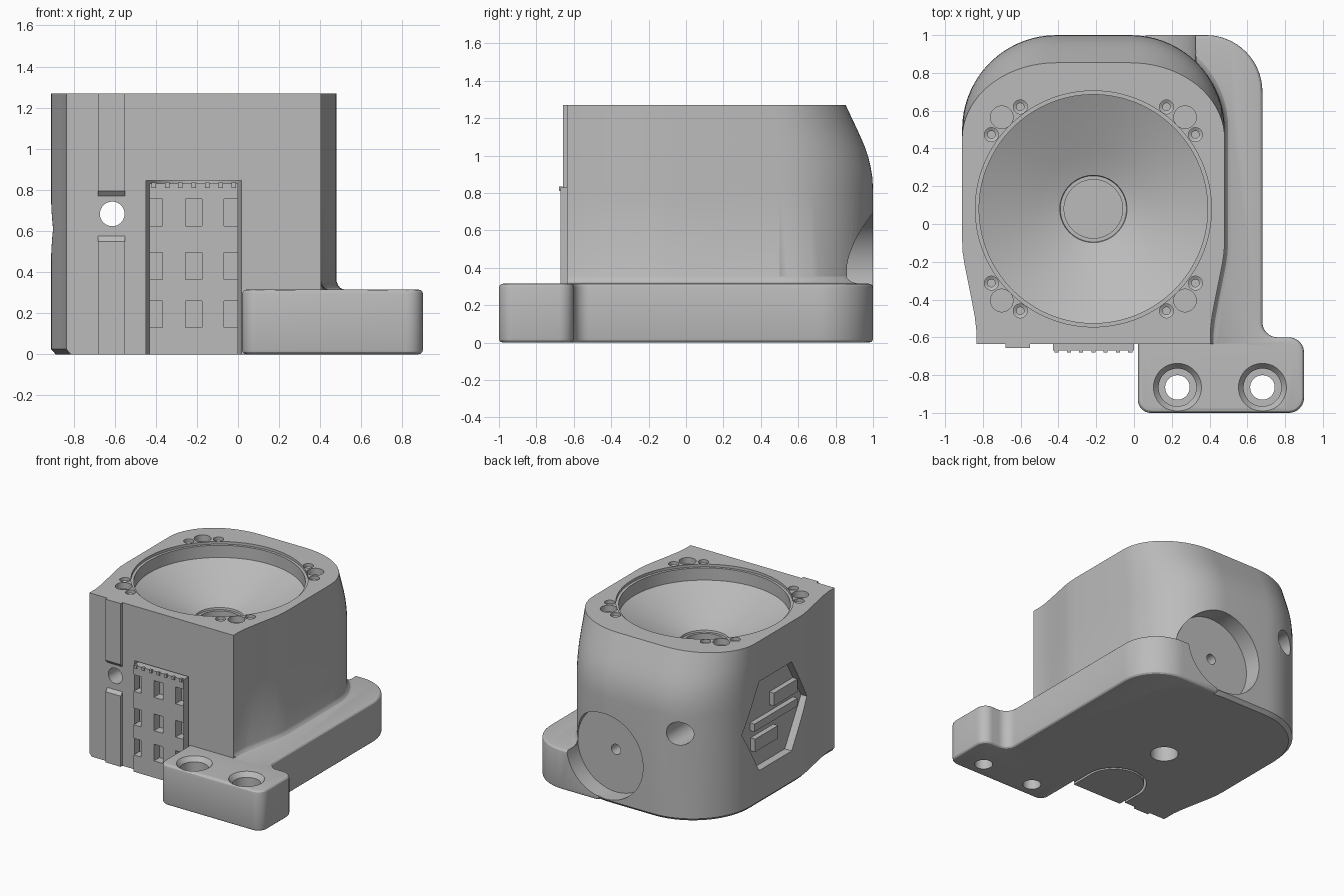
import bpy, bmesh
from math import sin, cos, pi, radians
from mathutils import Matrix, Vector

if "Cube" in bpy.data.objects:
    bpy.data.objects.remove(bpy.data.objects["Cube"], do_unlink=True)

grey = bpy.data.materials.new("light grey plastic")
grey.use_nodes = True
grey.diffuse_color = (0.5, 0.5, 0.5, 1)
grey.node_tree.nodes["Principled BSDF"].inputs["Base Color"].default_value = (0.5, 0.5, 0.5, 1)

CX, CY, TOP, FRONT = -0.215, 0.08, 1.27, -0.635


def loft(name, rings, matrix=Matrix()):
    """Solid skinned through rings of equal point count."""
    bm = bmesh.new()
    rows = [[bm.verts.new(matrix @ Vector(p)) for p in ring] for ring in rings]
    n = len(rows[0])
    for a, b in zip(rows, rows[1:]):
        for i in range(n):
            j = (i + 1) % n
            bm.faces.new((a[i], a[j], b[j], b[i]))
    bm.faces.new(rows[0][::-1])
    bm.faces.new(rows[-1])
    bmesh.ops.recalc_face_normals(bm, faces=bm.faces)
    mesh = bpy.data.meshes.new(name)
    bm.to_mesh(mesh)
    bm.free()
    mesh.materials.append(grey)
    obj = bpy.data.objects.new(name, mesh)
    bpy.context.collection.objects.link(obj)
    return obj


def prism(name, plan, z0, z1):
    return loft(name, [[(x, y, z) for x, y in plan] for z in (z0, z1)])


def box(name, x0, x1, y0, y1, z0, z1):
    return prism(name, [(x0, y0), (x1, y0), (x1, y1), (x0, y1)], z0, z1)


def turned(name, profile, loc=(0, 0, 0), axis="Z", n=48):
    """Solid turned from (radius, height) pairs along an axis."""
    turn = {"Z": Matrix(), "Y": Matrix.Rotation(-pi / 2, 4, "X"),
            "X": Matrix.Rotation(pi / 2, 4, "Y")}[axis]
    angles = [2 * pi * (i + 0.5) / n for i in range(n)]
    rings = [[(r * cos(a), r * sin(a), h) for a in angles] for r, h in profile]
    return loft(name, rings, Matrix.Translation(loc) @ turn)


def apply_mod(obj, kind, **settings):
    mod = obj.modifiers.new("mod", kind)
    for key, value in settings.items():
        setattr(mod, key, value)
    bpy.context.view_layer.objects.active = obj
    bpy.ops.object.modifier_apply(modifier=mod.name)


def combine(obj, other, operation="DIFFERENCE"):
    apply_mod(obj, "BOOLEAN", object=other, operation=operation, solver="EXACT")
    bpy.data.objects.remove(other, do_unlink=True)


def arc(x, y, r, start, end, n=10):
    return [(x + r * cos(radians(start + (end - start) * i / n)),
             y + r * sin(radians(start + (end - start) * i / n))) for i in range(n + 1)]


# Housing: waisted plan, leaning back at the top
half = [(0.62, FRONT), (0.62, -0.56), (0.628, -0.49), (0.645, -0.4), (0.665, -0.3),
        (0.683, -0.21), (0.692, -0.15), (0.695, -0.08)] + arc(0.195, 0.5, 0.5, 0, 90, 18)
plan = [(CX + u, y) for u, y in half] + [(CX - u, y) for u, y in reversed(half)]


def grown(points, d, z):
    s = 1 + d / 0.75
    return [(CX + (x - CX) * s, y if y == FRONT else 0.18 + (y - 0.18) * s, z) for x, y in points]


def leaned(z, k):
    return [(x, y if y < 0.25 else 0.25 + (y - 0.25) * k, z) for x, y in plan]


levels = [(0.025, 1), (0.82, 1), (0.88, 0.996), (0.94, 0.983), (0.99, 0.967),
          (1.04, 0.945), (1.09, 0.917), (1.14, 0.887), (TOP, 0.805)]
housing = loft("housing", [grown(plan, -0.025, 0)] + [leaned(z, k) for z, k in levels])

# Mounting flange along the left side with a foot at the front
flange_plan = ([(0.02, -0.3)] + arc(0.09, -0.93, 0.07, 180, 270) + arc(0.82, -0.92, 0.08, 270, 360)
               + arc(0.82, -0.68, 0.08, 0, 90) + arc(0.76, -0.52, 0.08, 270, 180)
               + arc(0.38, 0.7, 0.3, 0, 90, 16) + [(0.05, 1), (0.05, 0.4)])
flange = prism("flange", flange_plan, 0, 0.315)
apply_mod(flange, "BEVEL", width=0.022, segments=3, limit_method="ANGLE", angle_limit=radians(50))
combine(housing, flange, "UNION")

# Small fillet where the housing meets the flange
side = [p for p in plan if p[0] > 0.3 and p[1] < 0.93]
fillet = loft("fillet", [grown(side, d, z) for d, z in
                         ((0.04, 0.29), (0.04, 0.315), (0.02, 0.322), (0.008, 0.335), (-0.003, 0.36))])
combine(housing, fillet, "UNION")

# Shallow dish with a centre socket
combine(housing, turned("dish_cut", [
    (0.155, 0.8), (0.155, 0.95), (0.175, 0.95), (0.178, 0.965), (0.2, 0.972), (0.3, 1.01),
    (0.605, 1.155), (0.605, 1.25), (0.625, 1.25), (0.625, 1.3)], (CX, CY, 0), n=96))

# Corner sockets and screw holes around the dish
for sx in (-1, 1):
    for sy in (-1, 1):
        combine(housing, turned("socket_cut", [(0.06, 1.22), (0.06, 1.3)],
                                (CX + sx * 0.485, CY + sy * 0.485, 0), n=32))
        for u, v in ((0.387, 0.54), (0.54, 0.393)):
            combine(housing, turned("screw_cut", [(0.02, 1.1), (0.02, 1.235), (0.037, 1.245), (0.037, 1.3)],
                                    (CX + sx * u, CY + sy * v, 0), n=24))

# Counterbored foot holes
for x in (0.23, 0.68):
    combine(housing, turned("foot_hole_cut", [(0.065, -0.1), (0.065, 0.19), (0.1, 0.19),
                                              (0.1, 0.28), (0.128, 0.316), (0.128, 0.4)], (x, -0.865, 0)))

# Round back recess with its screw hole, through hole, underside hole
combine(housing, turned("back_recess_cut", [(0.33, 0.86), (0.33, 1.1)], (0, 0, 0.36), "Y", 64))
combine(housing, turned("back_screw_cut", [(0.04, 0.7), (0.04, 0.9)], (0, 0, 0.36), "Y", 24))
combine(housing, turned("through_cut", [(0.06, -0.8), (0.06, 0.6), (0.09, 0.6), (0.09, 1.1)],
                        (-0.612, 0, 0.683), "Y", 40))
combine(housing, turned("underside_cut", [(0.1, -0.1), (0.1, 0.15)], (CX, CY, 0), n=40))

# Six-sided port on the right side, with raised bars inside
combine(housing, turned("port_cut", [(0.4, -1.1), (0.4, -0.85)], (0, 0.2, 0.61), "X", 6))
for i, (y0, y1, z0, z1) in enumerate(((-0.1, 0.19, 0.68, 0.78), (-0.1, 0.43, 0.57, 0.63),
                                      (0.14, 0.42, 0.41, 0.51))):
    box("port_bar_%d" % (i + 1), -0.89, -0.845, y0, y1, z0, z1)


# Rounded slot in the front for the connector block
def u_plan(r, front):
    return [(CX - r, front), (CX + r, front)] + arc(CX, -0.48, r, 0, 180, 24)


combine(housing, prism("slot_cut", u_plan(0.233, -0.8), -0.1, 0.845))
connector = prism("connector_block", u_plan(0.215, -0.67), 0, 0.83)
for z in (0.13, 0.365, 0.625):
    for x, w in ((CX - 0.185, 0.066), (CX, 0.08), (CX + 0.18, 0.066)):
        combine(connector, box("window_cut", x - w / 2, x + w / 2, -0.8, -0.6, z, z + 0.13))

# Little teeth along the connector top
for i in range(7):
    x = CX + (i - 3) * 0.065
    box("connector_tooth_%d" % (i + 1), x - 0.011, x + 0.011, -0.68, -0.66, 0.81, 0.835)

# Front guide strips with sloped inner ends
strips = []
for name, flat, tip in (("upper_strip", TOP, 0.77), ("lower_strip", 0, 0.575)):
    slope = tip + (0.025 if flat > tip else -0.025)
    outline = [(-0.62, flat), (-0.657, flat), (-0.657, slope), (FRONT, tip), (-0.62, tip)]
    strips.append(loft(name, [[(x, y, z) for y, z in outline] for x in (-0.68, -0.55)]))

# Smooth curved walls, keep hard edges
bpy.ops.object.select_all(action="DESELECT")
for obj in (housing, connector):
    obj.select_set(True)
bpy.context.view_layer.objects.active = housing
bpy.ops.object.shade_smooth_by_angle(angle=radians(25))
